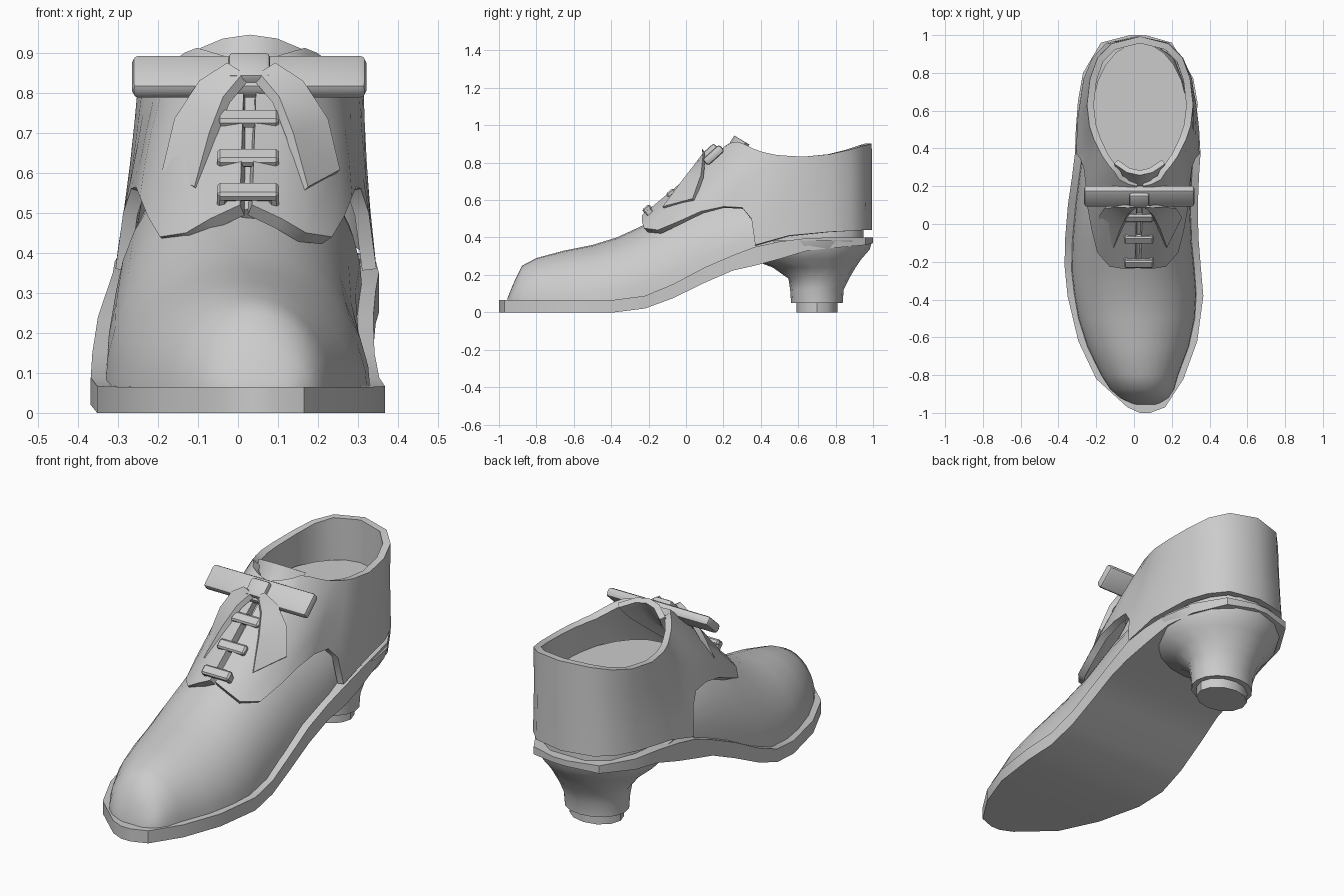
import bpy, bmesh, math
from mathutils import Vector, Matrix

if "Cube" in bpy.data.objects:
    bpy.data.objects.remove(bpy.data.objects["Cube"])

grey = bpy.data.materials.new("plain grey")
grey.diffuse_color = (0.6, 0.6, 0.6, 1)
grey.use_nodes = True
grey.node_tree.nodes["Principled BSDF"].inputs["Base Color"].default_value = grey.diffuse_color


def finish(ob, angle=35):
    ob.data.materials.append(grey)
    bpy.ops.object.select_all(action='DESELECT')
    ob.select_set(True)
    bpy.context.view_layer.objects.active = ob
    for m in list(ob.modifiers):
        bpy.ops.object.modifier_apply(modifier=m.name)
    bpy.ops.object.shade_smooth_by_angle(angle=math.radians(angle))
    return ob


def loft(name, rings, closed=True, caps=True, thick=0, angle=35):
    """Skin a row of equal-length sections; open skins may be thickened inward."""
    bm = bmesh.new()
    vs = [[bm.verts.new(p) for p in r] for r in rings]
    n = len(rings[0])
    for a, b in zip(vs, vs[1:]):
        for j in range(n if closed else n - 1):
            k = (j + 1) % n
            bm.faces.new((a[j], b[j], b[k], a[k]))
    if caps and closed:
        bm.faces.new(vs[0])
        bm.faces.new(vs[-1])
        bmesh.ops.recalc_face_normals(bm, faces=bm.faces)
    me = bpy.data.meshes.new(name)
    bm.to_mesh(me)
    bm.free()
    ob = bpy.data.objects.new(name, me)
    bpy.context.collection.objects.link(ob)
    if thick:
        m = ob.modifiers.new("thickness", 'SOLIDIFY')
        m.thickness, m.offset = thick, -1
    return finish(ob, angle)


def block(name, loc, size, tilt, bevel, segments=2):
    bm = bmesh.new()
    bmesh.ops.create_cube(bm, size=1, matrix=Matrix.Diagonal((*size, 1)))
    me = bpy.data.meshes.new(name)
    bm.to_mesh(me)
    bm.free()
    ob = bpy.data.objects.new(name, me)
    bpy.context.collection.objects.link(ob)
    ob.location = loc
    ob.rotation_euler.x = math.radians(tilt)
    m = ob.modifiers.new("bevel", 'BEVEL')
    m.width, m.segments = bevel, segments
    return finish(ob)


def interp(table, y):
    for a, b in zip(table, table[1:]):
        if y <= b[0]:
            t = (y - a[0]) / (b[0] - a[0])
            return [p + (q - p) * t for p, q in zip(a, b)]
    return list(table[-1])


# Sole: y, left x, right x, bottom z, top z
SOLE = [(-1, .03, .085, 0, .065), (-.97, -.035, .165, 0, .065), (-.82, -.2, .262, 0, .065),
        (-.62, -.295, .335, 0, .065), (-.38, -.352, .367, 0, .067), (-.22, -.368, .353, .02, .088),
        (-.07, -.364, .341, .075, .15), (.1, -.35, .338, .158, .24), (.25, -.328, .344, .223, .305),
        (.37, -.313, .352, .25, .35), (.5, -.308, .345, .285, .378), (.65, -.297, .328, .33, .397),
        (.8, -.27, .296, .345, .4), (.96, -.175, .2, .36, .4), (1, -.02, .06, .37, .4)]
loft("sole", [[(l, y, b), (r, y, b), (r, y, t), (l, y, t)] for y, l, r, b, t in SOLE])

# Vamp and inner body: y, half width, crown height
BODY = [(-.955, .07, .075), (-.92, .13, .16), (-.875, .17, .25), (-.8, .205, .29), (-.65, .27, .33),
        (-.5, .31, .36), (-.37, .325, .4), (-.25, .327, .455), (-.1, .318, .53), (.1, .305, .64),
        (.3, .298, .66), (.5, .28, .655), (.75, .25, .655), (.88, .2, .65), (.95, .1, .6)]
rings = []
for y, w, h in BODY:
    _, l, r, _, top = interp(SOLE, y)
    base, ring = top - .02, []
    for i in range(17):
        a = math.pi * i / 16
        c, s = math.cos(a), math.sin(a)
        ring.append(((l + r) / 2 + w * c, y, base + (h - base) * max(s, 0)))
    rings.append(ring)
loft("vamp", rings, angle=50)


# Heel: z, centre y, half depth, half width
def oval(z, cy, ry, rx, n=16, cx=.02):
    return [(cx + rx * math.cos(2 * math.pi * i / n), cy + ry * math.sin(2 * math.pi * i / n), z)
            for i in range(n)]


HEEL = [(.05, .7, .138, .16), (.12, .7, .143, .165), (.18, .71, .162, .18), (.24, .685, .222, .222),
        (.285, .64, .298, .275), (.335, .63, .352, .306), (.385, .632, .364, .318)]
loft("heel", [oval(*h) for h in HEEL], angle=50)
loft("heel_tip", [oval(0, .7, .11, .135, 12), oval(.06, .7, .11, .135, 12)])

# Quarter: bottom edge and top edge from the lace slit round to the back, half only
LOW = [(.015, -.235, .52), (.09, -.235, .485), (.15, -.225, .45), (.215, -.15, .44), (.245, -.03, .49),
       (.265, .08, .54), (.275, .2, .565), (.287, .3, .56), (.307, .35, .5), (.326, .37, .36),
       (.32, .55, .41), (.287, .77, .43), (.24, .88, .435), (.165, .96, .44), (0, .995, .44)]
TOP = [(.015, .2, .88), (.06, .21, .89), (.11, .235, .905), (.135, .275, .912), (.165, .31, .9),
       (.2, .36, .875), (.225, .41, .857), (.245, .45, .848), (.255, .48, .842), (.268, .52, .838),
       (.281, .63, .832), (.265, .77, .845), (.225, .88, .87), (.15, .955, .892), (0, .993, .902)]


def wall(low, top, side):
    pts = []
    for k in range(5):
        t = k / 4
        p = Vector(low).lerp(Vector(top), t)
        amount = .04 if low[1] < .1 else .015 if low[1] < .3 else -.015
        bulge = 1 + amount * math.sin(math.pi * t)
        pts.append((.02 + .012 * t + side * p.x * bulge, p.y, p.z))
    return pts


right = [wall(a, b, 1) for a, b in zip(LOW, TOP)]
left = [wall(a, b, -1) for a, b in zip(LOW, TOP)][:-1]
loft("quarter", right + left[::-1], closed=False, thick=.036, angle=45)

# Insole floor inside the opening
loft("insole", [oval(.655, .56, .4, .255, 24, .03), oval(.68, .56, .4, .255, 24, .03)])

# Tongue under the laces: y, z, half width
TONGUE = [(-.2, .51, .06), (0, .675, .07), (.15, .8, .085), (.215, .875, .115), (.258, .945, .135)]
rings = []
for y, z, w in TONGUE:
    rings.append([(.03 - w * u, y + w * .45 * u * u, z - w * .28 * u * u)
                  for u in (-1, -.5, 0, .5, 1)])
loft("tongue", [r[::-1] for r in rings], closed=False, thick=-.03)

# Lace bars with end tabs tucked into the flaps
for i, (y, z) in enumerate([(-.208, .552), (-.08, .637), (.035, .735)]):
    block(f"lace_{i + 1}", (.025, y, z), (.155, .05, .03), 40, .008, 1)
    for s in (-1, 1):
        block(f"lace_{i + 1}_end", (.025 + s * .065, y + .01, z - .015), (.024, .04, .05), 40, .006, 1)

# Bow bar and knot
block("bow", (.028, .147, .84), (.585, .122, .048), 42, .016)
block("bow_knot", (.028, .139, .846), (.105, .09, .075), 42, .012)

# Ribbon tails draped over the flaps
INNER = [(.02, .09, .85), (.07, .045, .79), (.105, -.025, .7), (.142, -.125, .565)]
OUTER = [(.06, .085, .875), (.13, .09, .83), (.192, .08, .735), (.222, .035, .608)]
for side, name in ((1, "right"), (-1, "left")):
    rings = []
    for a, b in zip(INNER, OUTER):
        nrm = Vector((.6 * side, -.5, .6)).normalized() * .026
        a, b = (Vector((.033 + side * p[0], p[1], p[2])) for p in (a, b))
        rings.append([a, b, b - nrm, a - nrm])
    loft(f"bow_tail_{name}", rings)
